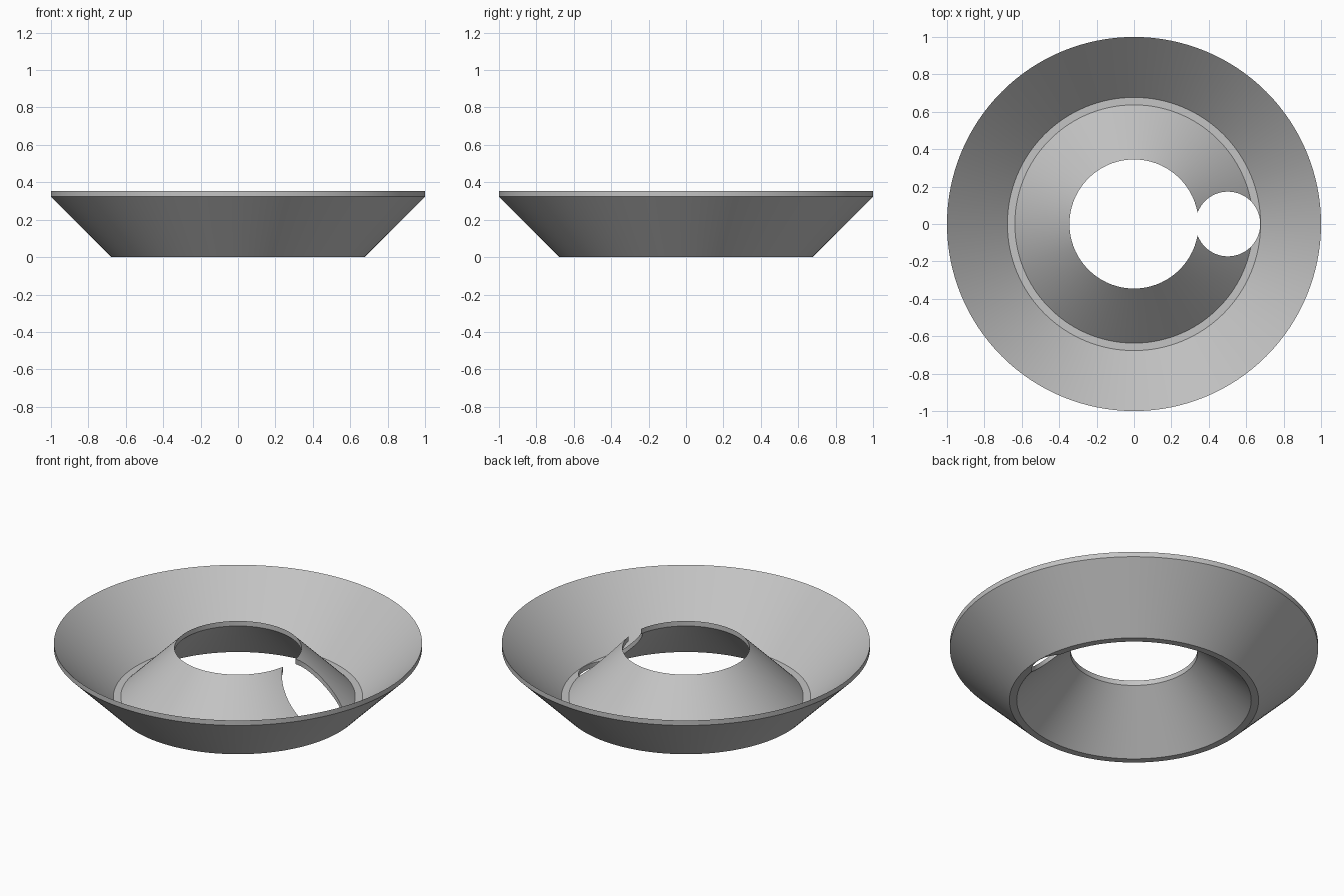
import bpy
import bmesh
import math
from mathutils import Matrix, Vector

cube = bpy.data.objects.get("Cube")
if cube:
    bpy.data.objects.remove(cube, do_unlink=True)

# Dimensions
SEGMENTS = 128
RIM, FOOT_OUT, FOOT_IN, BORE = 1.0, 0.677, 0.637, 0.345
WALL = 0.03
RISE_OUT, RISE_IN = RIM - FOOT_OUT, FOOT_IN - BORE

# Plain grey material
grey = bpy.data.materials.new("plain grey")
grey.use_nodes = True
colour = (0.55, 0.55, 0.55, 1)
grey.diffuse_color = colour
grey.node_tree.nodes["Principled BSDF"].inputs["Base Color"].default_value = colour


def add_object(name, bm):
    bmesh.ops.recalc_face_normals(bm, faces=bm.faces)
    mesh = bpy.data.meshes.new(name)
    bm.to_mesh(mesh)
    bm.free()
    mesh.materials.append(grey)
    obj = bpy.data.objects.new(name, mesh)
    bpy.context.collection.objects.link(obj)
    return obj


# Flared dish with a raised inner cone, lathed from one closed section
section = [
    (FOOT_OUT, 0), (RIM, RISE_OUT), (RIM, RISE_OUT + WALL), (FOOT_OUT, WALL),
    (FOOT_IN, WALL), (BORE, RISE_IN + WALL), (BORE, RISE_IN), (FOOT_IN, 0),
]
bm = bmesh.new()
verts = [bm.verts.new((r, 0, z)) for r, z in section]
edges = [bm.edges.new((v, verts[i - 1])) for i, v in enumerate(verts)]
bmesh.ops.spin(bm, geom=verts + edges, cent=Vector(), axis=Vector((0, 0, 1)),
               angle=math.tau, steps=SEGMENTS, use_merge=True)
bmesh.ops.remove_doubles(bm, verts=bm.verts, dist=0.0001)
dish = add_object("flared_dish", bm)

# Vertical round hole through the inner cone
bm = bmesh.new()
bmesh.ops.create_cone(bm, cap_ends=True, segments=64, radius1=0.173, radius2=0.173,
                      depth=2, matrix=Matrix.Translation((0.502, 0, 0)))
cutter = add_object("side_hole_cutter", bm)

cut = dish.modifiers.new("side hole", 'BOOLEAN')
cut.operation = 'DIFFERENCE'
cut.solver = 'EXACT'
cut.object = cutter

# Apply the cut, drop the cutter and smooth the round walls
bpy.ops.object.select_all(action='DESELECT')
dish.select_set(True)
bpy.context.view_layer.objects.active = dish
bpy.ops.object.modifier_apply(modifier=cut.name)
bpy.data.objects.remove(cutter, do_unlink=True)
bpy.ops.object.shade_smooth_by_angle(angle=math.radians(30))
